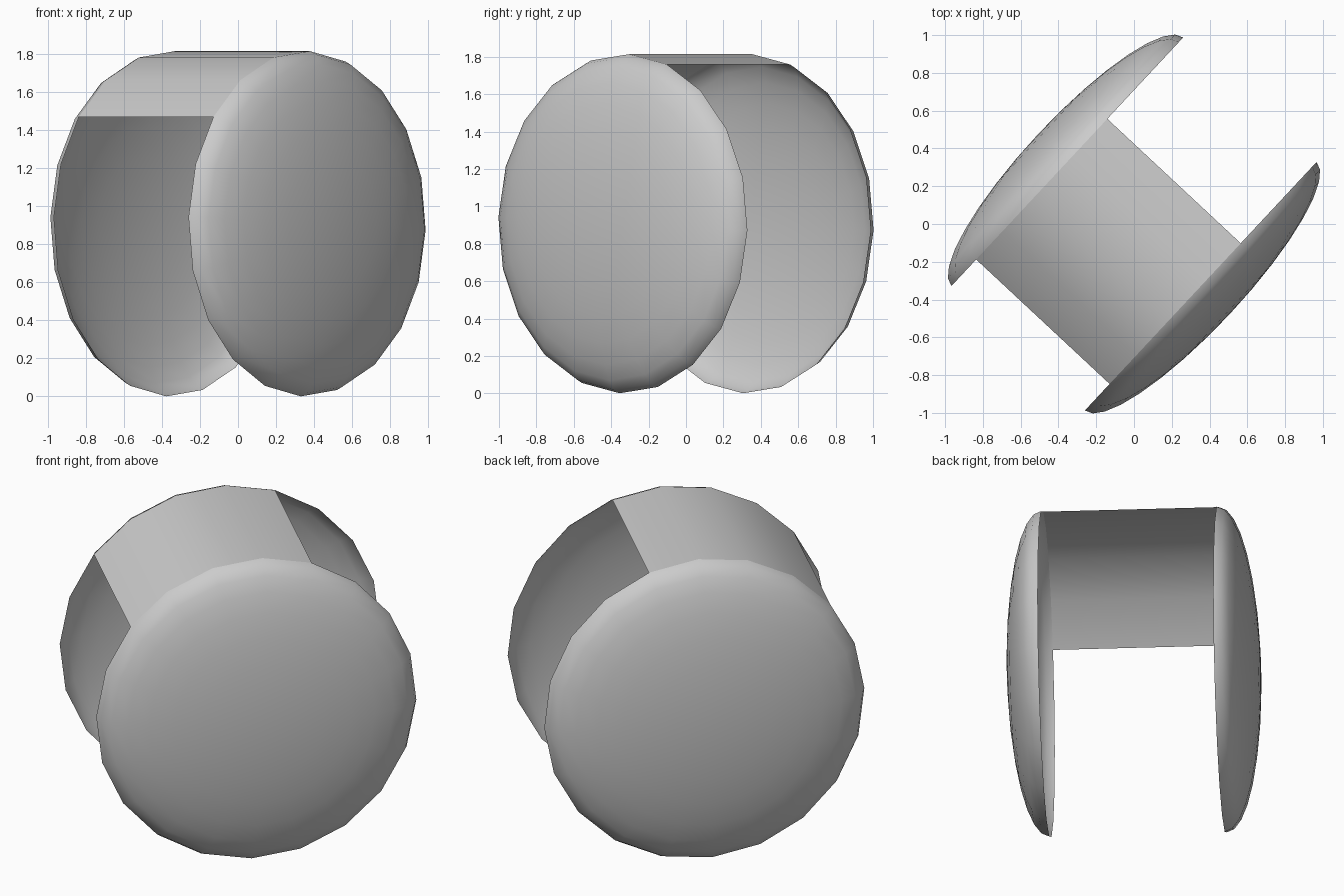
import bpy, bmesh
from math import sin, cos, radians, pi

if "Cube" in bpy.data.objects:
    bpy.data.objects.remove(bpy.data.objects["Cube"])

SIDES, RINGS = 20, 8
RX, RZ = 0.90, 0.907          # rim radii
HALF_GAP, DEPTH = 0.483, 0.213
PHASE = radians(-2.2)
TURN = radians(47)


def rim_point(i, y, s=1.0):
    a = PHASE + 2 * pi * i / SIDES
    return (RX * s * cos(a), y, RZ * s * sin(a))


def finish(name, bm):
    me = bpy.data.meshes.new(name)
    bm.to_mesh(me)
    bm.free()
    for p in me.polygons:
        p.use_smooth = True
    ob = bpy.data.objects.new(name, me)
    bpy.context.collection.objects.link(ob)
    ob.location.z = RZ
    ob.rotation_euler.z = TURN


# Open half-ellipsoid shell on one side
def dome(name, side):
    bm = bmesh.new()
    rows = []
    for r in range(RINGS):
        t = r / RINGS * pi / 2
        y = side * (HALF_GAP + DEPTH * sin(t))
        rows.append([bm.verts.new(rim_point(i, y, cos(t))) for i in range(SIDES)])
    tip = bm.verts.new((0, side * (HALF_GAP + DEPTH), 0))

    def face(*vs):
        bm.faces.new(vs if side < 0 else vs[::-1])

    for i in range(SIDES):
        j = (i + 1) % SIDES
        for a, b in zip(rows, rows[1:]):
            face(a[i], a[j], b[j], b[i])
        face(rows[-1][i], rows[-1][j], tip)
    finish(name, bm)


dome("front_dome", -1)
dome("back_dome", 1)

# Curved strip joining the two rims over four rim segments
bm = bmesh.new()
pairs = [[bm.verts.new(rim_point(i, y)) for y in (-HALF_GAP, HALF_GAP)] for i in range(4, 9)]
for (a, b), (c, d) in zip(pairs, pairs[1:]):
    bm.faces.new((a, b, d, c))
finish("top_band", bm)
